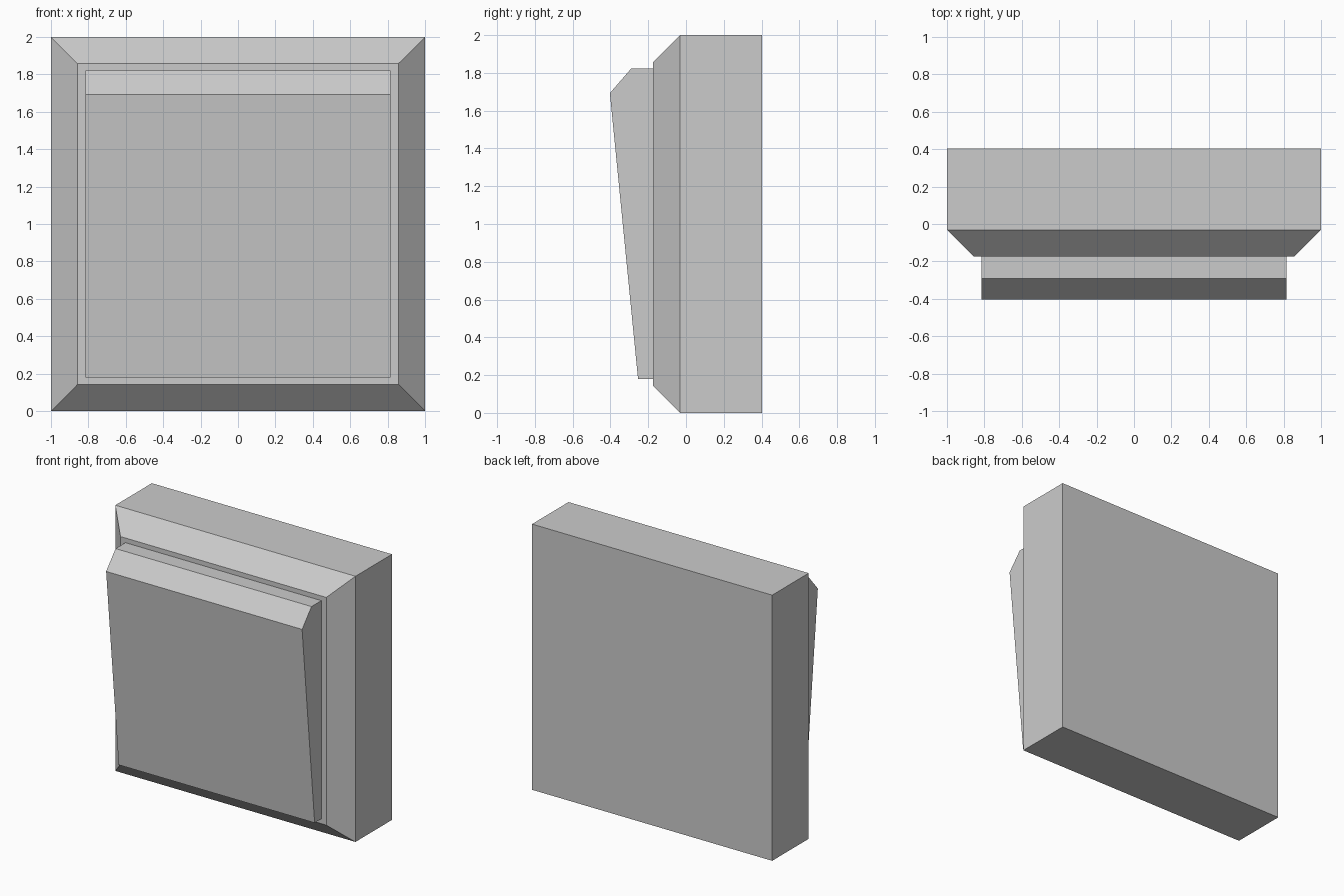
import bpy
import bmesh

cube = bpy.data.objects.get("Cube")
if cube:
    bpy.data.objects.remove(cube, do_unlink=True)

# Single plastic colour
GREY = (0.6, 0.6, 0.6, 1.0)
plastic = bpy.data.materials.new("grey_plastic")
plastic.use_nodes = True
plastic.diffuse_color = GREY
plastic.node_tree.nodes["Principled BSDF"].inputs["Base Color"].default_value = GREY


def loft(name, rings):
    """Join matching rings of points with side faces and cap both ends."""
    bm = bmesh.new()
    loops = [[bm.verts.new(p) for p in ring] for ring in rings]
    for a, b in zip(loops, loops[1:]):
        for i in range(len(a)):
            j = (i + 1) % len(a)
            bm.faces.new((a[i], a[j], b[j], b[i]))
    bm.faces.new(loops[0])
    bm.faces.new(loops[-1])
    bmesh.ops.recalc_face_normals(bm, faces=bm.faces)
    mesh = bpy.data.meshes.new(name)
    bm.to_mesh(mesh)
    bm.free()
    mesh.materials.append(plastic)
    obj = bpy.data.objects.new(name, mesh)
    bpy.context.collection.objects.link(obj)
    return obj


def square(half, y):
    return [(sx * half, y, 1 + sz * half)
            for sx, sz in ((-1, -1), (1, -1), (1, 1), (-1, 1))]


# Wall plate: square block with a chamfered front rim
loft("wall_plate", [square(1, 0.403), square(1, -0.031), square(0.857, -0.174)])

# Tilted rocker: side profile (y, z) extruded across the plate
profile = [(-0.174, 0.18), (-0.254, 0.18), (-0.403, 1.693),
           (-0.291, 1.822), (-0.174, 1.822)]
loft("rocker", [[(x, y, z) for y, z in profile] for x in (-0.816, 0.816)])
